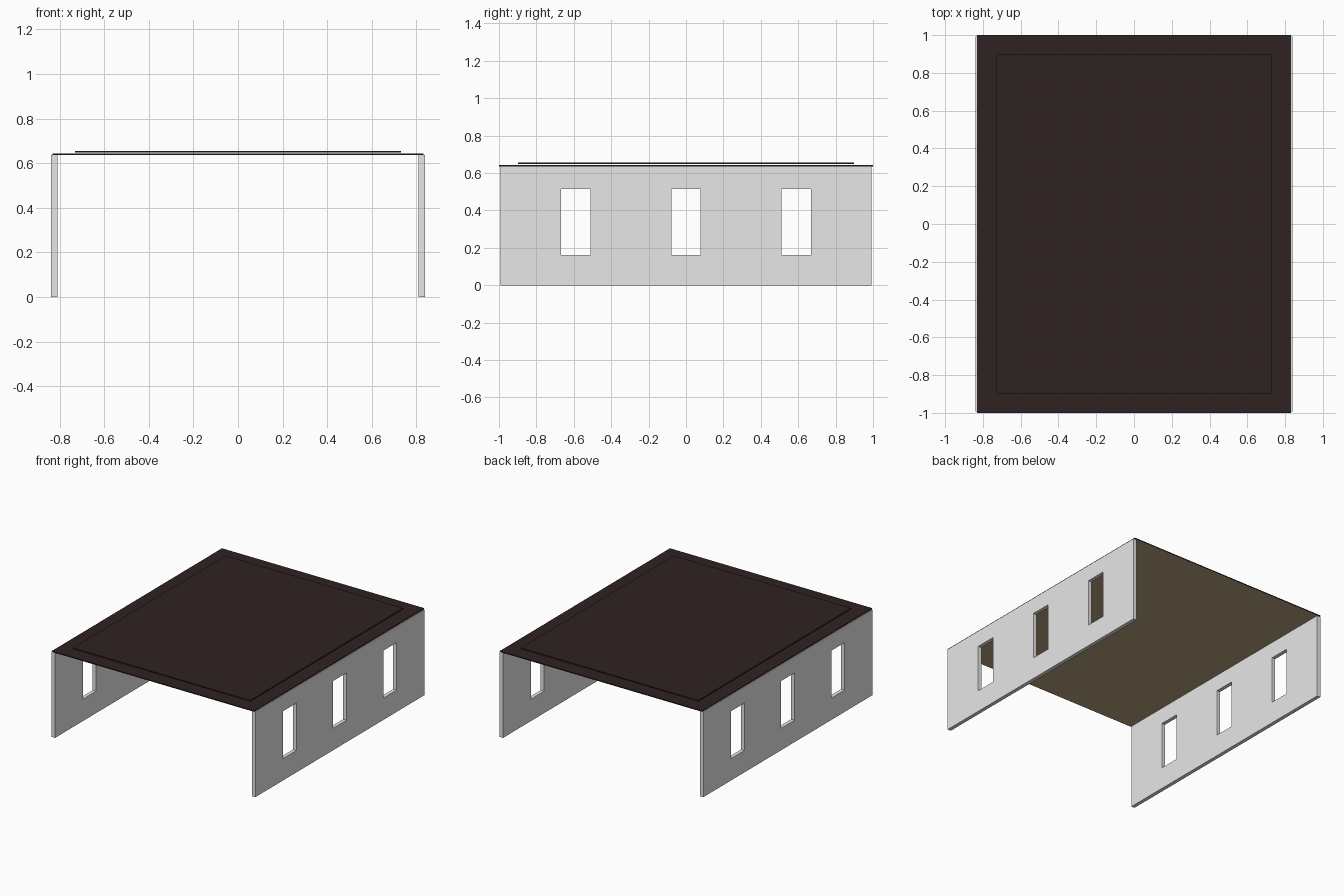
import bpy, bmesh

if "Cube" in bpy.data.objects:
    bpy.data.objects.remove(bpy.data.objects["Cube"])


def material(name, rgb):
    m = bpy.data.materials.new(name)
    m.diffuse_color = (*rgb, 1.0)
    m.use_nodes = True
    m.node_tree.nodes["Principled BSDF"].inputs["Base Color"].default_value = m.diffuse_color
    return m


GREY = material("wall grey", (0.8, 0.8, 0.8))
DARK = material("roof dark brown", (0.028, 0.016, 0.016))
TAN = material("ceiling tan", (0.50, 0.37, 0.23))


def finish(name, bm, mats):
    bmesh.ops.recalc_face_normals(bm, faces=bm.faces)
    mesh = bpy.data.meshes.new(name)
    for m in mats:
        mesh.materials.append(m)
    # undersides take the second material, if there is one
    if len(mats) > 1:
        for f in bm.faces:
            f.normal_update()
            f.material_index = 1 if f.normal.z < -0.5 else 0
    bm.to_mesh(mesh)
    bm.free()
    ob = bpy.data.objects.new(name, mesh)
    bpy.context.collection.objects.link(ob)
    return ob


def slab(name, hx, hy, z0, z1, mats):
    bm = bmesh.new()
    bmesh.ops.create_cube(bm, size=1)
    for v in bm.verts:
        v.co = (v.co.x * 2 * hx, v.co.y * 2 * hy, z0 if v.co.z < 0 else z1)
    return finish(name, bm, mats)


def wall(name, x_outer, x_inner):
    """Side wall: a grid of panels with the window cells left open, then thickened."""
    ys = [-0.993, -0.667, -0.511, -0.078, 0.078, 0.511, 0.667, 0.993]
    zs = [0.0, 0.163, 0.515, 0.636]
    bm = bmesh.new()
    grid = [[bm.verts.new((x_outer, y, z)) for z in zs] for y in ys]
    for i in range(len(ys) - 1):
        for j in range(len(zs) - 1):
            if i % 2 == 1 and j == 1:  # window opening
                continue
            bm.faces.new((grid[i][j], grid[i + 1][j],
                          grid[i + 1][j + 1], grid[i][j + 1]))
    ext = bmesh.ops.extrude_face_region(bm, geom=bm.faces[:], use_keep_orig=True)
    for v in ext["geom"]:
        if isinstance(v, bmesh.types.BMVert):
            v.co.x = x_inner
    return finish(name, bm, [GREY])


# Side walls with three windows each
wall("left_wall", -0.838, -0.81)
wall("right_wall", 0.838, 0.81)

# Roof slab with a tan ceiling below, and the thin raised panel above it
slab("roof", 0.832, 1.0, 0.636, 0.643, [DARK, TAN])
slab("roof_panel", 0.73, 0.898, 0.648, 0.655, [DARK])
